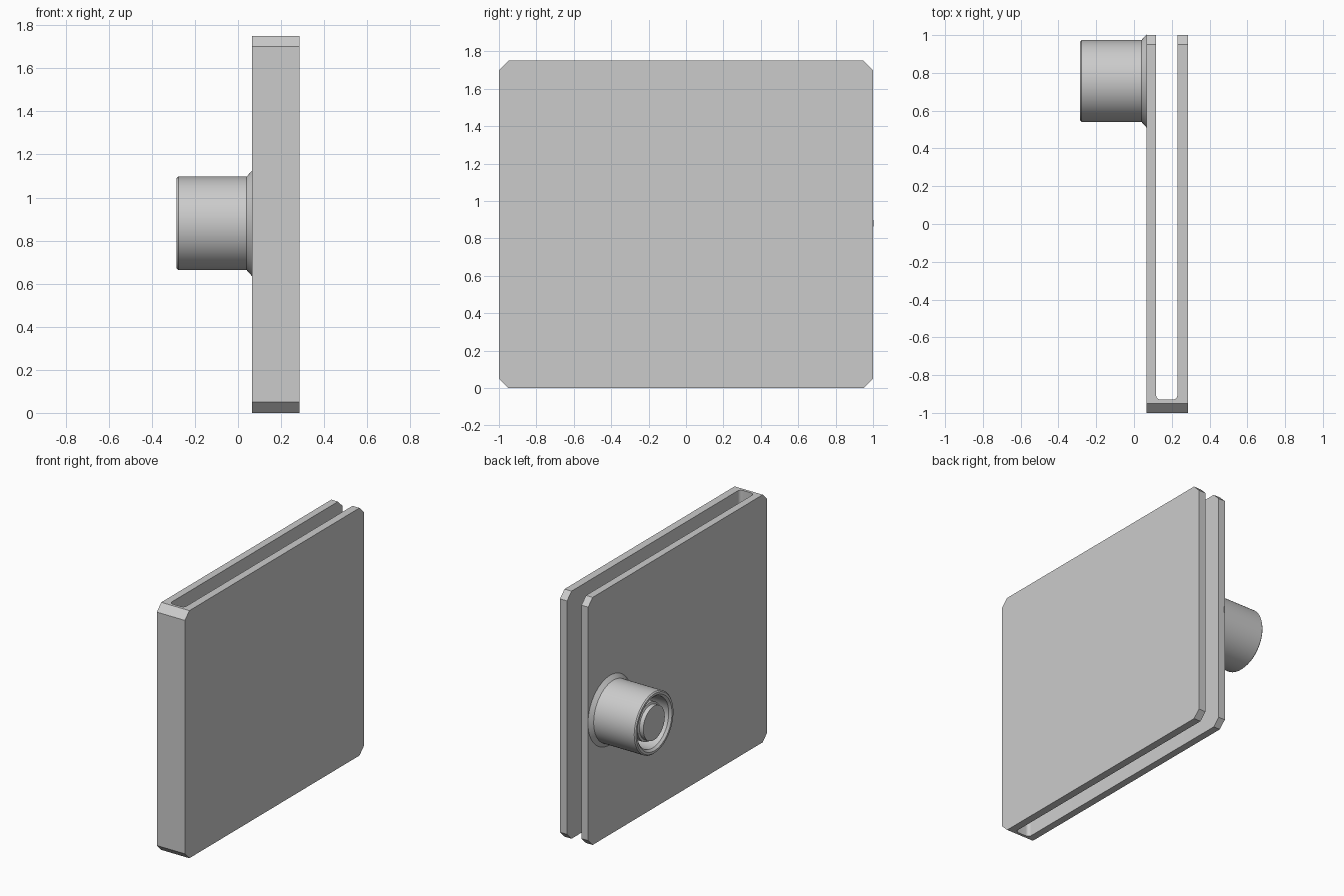
import bpy, bmesh, math
from mathutils import Vector

if "Cube" in bpy.data.objects:
    bpy.data.objects.remove(bpy.data.objects["Cube"])

grey = bpy.data.materials.new("light grey")
grey.diffuse_color = (0.6, 0.6, 0.6, 1)
grey.use_nodes = True
grey.node_tree.nodes["Principled BSDF"].inputs["Base Color"].default_value = grey.diffuse_color


def finish(bm, name, angle):
    bmesh.ops.recalc_face_normals(bm, faces=bm.faces)
    mesh = bpy.data.meshes.new(name)
    bm.to_mesh(mesh)
    bm.free()
    mesh.materials.append(grey)
    obj = bpy.data.objects.new(name, mesh)
    bpy.context.collection.objects.link(obj)
    bpy.ops.object.select_all(action='DESELECT')
    obj.select_set(True)
    bpy.context.view_layer.objects.active = obj
    bpy.ops.object.shade_smooth_by_angle(angle=math.radians(angle))
    return obj


# Slotted plate: U-shaped plan extruded upward, open at the back
X0, X1, S0, S1, FLOOR, R, H = 0.065, 0.285, 0.117, 0.23, -0.93, 0.025, 1.75
plan = [(X0, 1), (X0, -1), (X1, -1), (X1, 1), (S1, 1)]
for cx, start in ((S1 - R, 0), (S0 + R, -90)):       # rounded slot corners
    for i in range(7):
        a = math.radians(start - 15 * i)
        plan.append((cx + R * math.cos(a), FLOOR + R + R * math.sin(a)))
plan.append((S0, 1))

bm = bmesh.new()
base = bm.faces.new([bm.verts.new((x, y, 0)) for x, y in plan])
ext = bmesh.ops.extrude_face_region(bm, geom=[base])
bmesh.ops.translate(bm, vec=(0, 0, H),
                    verts=[v for v in ext["geom"] if isinstance(v, bmesh.types.BMVert)])

# Chamfer the four corners of the square outline
C = 0.05
for sy in (-1, 1):
    for sz, z in ((-1, 0), (1, H)):
        bmesh.ops.bisect_plane(bm, geom=bm.verts[:] + bm.edges[:] + bm.faces[:],
                               plane_co=(0, sy, z - sz * C), plane_no=Vector((0, sy, sz)).normalized(),
                               clear_outer=True)
        bmesh.ops.holes_fill(bm, edges=[e for e in bm.edges if e.is_boundary], sides=0)
finish(bm, "slotted_plate", 30)

# Round socket: lathe of (x, radius) around the x axis
profile = [(0.07, 0), (0.07, 0.245), (0.065, 0.245), (0.04, 0.217),      # flared foot
           (-0.277, 0.217), (-0.285, 0.209), (-0.285, 0.193),            # barrel and rim
           (-0.27, 0.178), (-0.06, 0.178), (-0.06, 0.135),               # recess
           (-0.245, 0.135), (-0.25, 0.12), (-0.28, 0.12), (-0.28, 0)]    # centre pin
bm = bmesh.new()
verts = [bm.verts.new((x, r, 0)) for x, r in profile]
edges = [bm.edges.new(pair) for pair in zip(verts, verts[1:])]
bmesh.ops.spin(bm, geom=verts + edges, cent=(0, 0, 0), axis=(1, 0, 0),
               angle=math.tau, steps=64, use_merge=True)
bmesh.ops.remove_doubles(bm, verts=bm.verts, dist=1e-5)
finish(bm, "socket", 30).location = (0, 0.757, 0.88)
